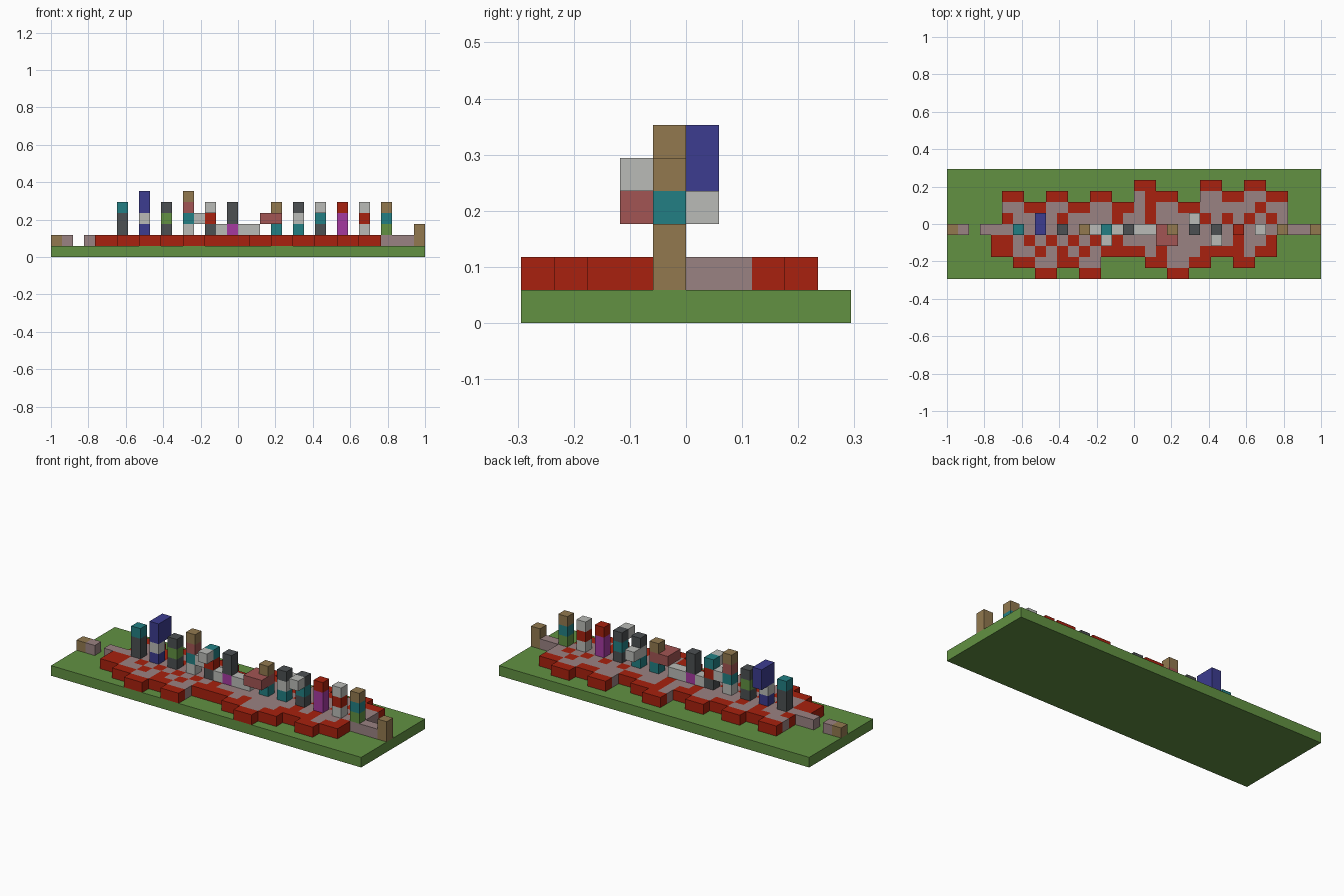
import bpy, bmesh

cube = bpy.data.objects.get("Cube")
if cube:
    bpy.data.objects.remove(cube, do_unlink=True)

U = 1 / 17  # one block


def linear(c):
    c /= 255
    return c / 12.92 if c <= 0.04045 else ((c + 0.055) / 1.055) ** 2.4


def material(name, r, g, b):
    m = bpy.data.materials.new(name)
    m.use_nodes = True
    col = (linear(r), linear(g), linear(b), 1)
    m.diffuse_color = col
    m.node_tree.nodes["Principled BSDF"].inputs["Base Color"].default_value = col
    return m


MATS = {
    "green": material("grass_green", 98, 145, 66),
    "red": material("bright_red", 168, 33, 14),
    "mauve": material("dusty_mauve", 154, 130, 130),
    "brown": material("wood_brown", 146, 121, 79),
    "dark": material("dark_grey", 76, 80, 82),
    "grey": material("light_grey", 186, 187, 183),
    "teal": material("teal", 34, 127, 131),
    "navy": material("navy_blue", 60, 60, 144),
    "magenta": material("magenta", 165, 58, 160),
    "brick": material("brick_pink", 162, 85, 83),
}


def build(name, boxes):
    """Boxes are (colour, column, row from the back, layer, width, depth, height) in blocks."""
    me = bpy.data.meshes.new(name)
    bm = bmesh.new()
    slots = []
    for colour, i, r, k, w, d, h in boxes:
        if colour not in slots:
            slots.append(colour)
            me.materials.append(MATS[colour])
        made = bmesh.ops.create_cube(bm, size=1)["verts"]
        for v in made:
            v.co.x = (v.co.x + 0.5) * w * U + i * U - 1
            v.co.y = 5 * U - (r + (0.5 - v.co.y) * d) * U
            v.co.z = (k + (v.co.z + 0.5) * h) * U
        for f in {f for v in made for f in v.link_faces}:
            f.material_index = slots.index(colour)
    bm.to_mesh(me)
    bm.free()
    ob = bpy.data.objects.new(name, me)
    bpy.context.collection.objects.link(ob)


# Ground slab
build("ground_slab", [("green", 0, 0, 0, 34, 10, 1)])

# Stepped platform: two-block-wide steps on both long edges
back = {5 + 2 * n + s: int(c) for n, c in enumerate("2323231231212") for s in (0, 1)}
front = {4 + 2 * n + s: int(c) for n, c in enumerate("7898977898787") for s in (0, 1)}
spots = {
    2: {18},
    3: {18, 28},
    4: {5, 8, 10, 15, 18, 23, 25, 27, 29},
    6: {4, 5, 7, 9, 11, 13, 15, 24, 26, 29},
    7: {8, 10, 12, 19, 23, 26},
}
cells = {}
for i, r in back.items():
    for row in range(r, 5):
        cells[i, row] = "red" if row == r or i in spots.get(row, ()) else "mauve"
for i, r in front.items():
    for row in range(6, r + 1):
        cells[i, row] = "red" if row == r or i in spots.get(row, ()) else "mauve"
for i in range(3, 33):
    cells[i, 5] = "mauve"

# Join equal neighbours along each row into one box
runs = []
for (i, r), colour in sorted(cells.items(), key=lambda c: (c[0][1], c[0][0])):
    last = runs[-1] if runs else None
    if last and last[0] == colour and last[2] == r and last[1] + last[4] == i:
        last[4] += 1
    else:
        runs.append([colour, i, r, 1, 1, 1, 1])
build("stepped_platform", runs)

# End markers
build("left_end_post", [("brown", 33, 5, 1, 1, 1, 2)])
build("right_end_marker", [("brown", 0, 5, 1, 1, 1, 1), ("mauve", 1, 5, 1, 1, 1, 1)])

# Block columns, colours listed from the bottom
columns = {
    6: "dark dark teal",
    8: "navy grey navy navy",
    10: "dark green dark",
    12: "grey teal brick brown",
    14: "dark red teal",
    16: "magenta dark dark",
    20: "teal brick brown",
    22: "teal grey dark",
    24: "dark teal dark",
    26: "magenta magenta red",
    28: "grey red grey",
    30: "green teal brown",
}
for i, colours in columns.items():
    build(f"column_{i // 2 - 2}", [(c, i, 5, 2 + n, 1, 1, 1) for n, c in enumerate(colours.split())])

# Side blocks attached to the columns
build("navy_back_block", [("navy", 8, 4, 4, 1, 1, 2)])
build("grey_arm_block", [("grey", 13, 5, 3, 1, 1, 1)])
build("grey_front_blocks", [("grey", i, 6, 4, 1, 1, 1) for i in (14, 24)])
build("grey_low_blocks", [("grey", 15, 5, 2, 1, 1, 1), ("grey", 17, 5, 2, 2, 1, 1)])
build("brick_shelf", [("brick", 19, 5, 3, 1, 1, 1), ("brick", 19, 6, 3, 2, 1, 1)])
build("grey_back_block", [("grey", 22, 4, 3, 1, 1, 1)])
